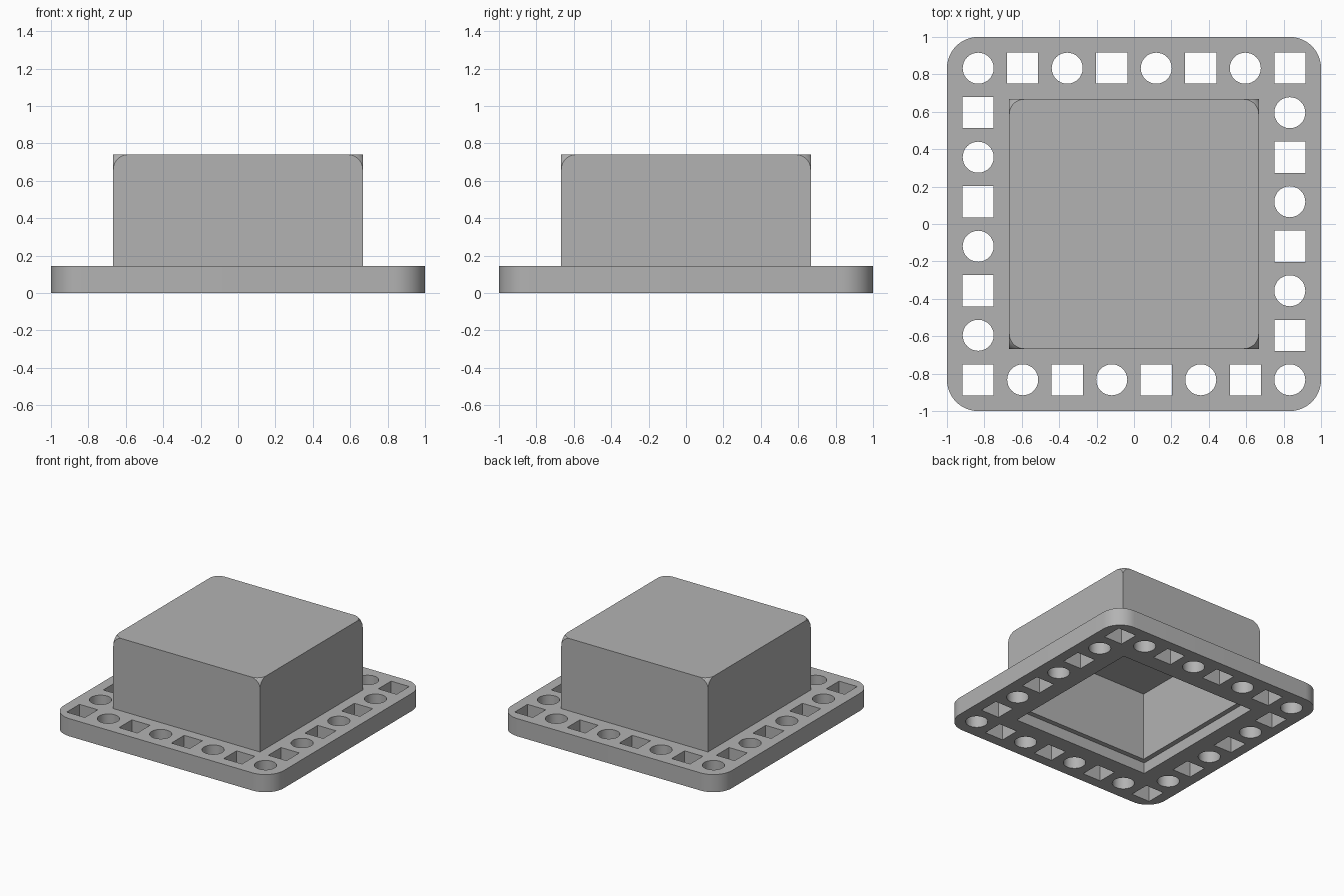
import bpy, bmesh
from math import acos, cos, sin, pi, sqrt, radians
from mathutils import Matrix

default = bpy.data.objects.get("Cube")
if default:
    bpy.data.objects.remove(default, do_unlink=True)

PLATE_TOP = 0.145
BLOCK_HALF, BLOCK_TOP, NICK = 0.667, 0.74, 0.08
CAVITY_HALF, CAVITY_TOP = 0.58, 0.65
RECESS_HALF, RECESS_TOP = 0.62, 0.09
HOLES, HOLE_REACH, HOLE_SIZE = 8, 0.833, 0.166

grey = bpy.data.materials.new("plain grey")
grey.use_nodes = True
colour = (0.45, 0.45, 0.45, 1)
grey.diffuse_color = colour
grey.node_tree.nodes["Principled BSDF"].inputs["Base Color"].default_value = colour


def new_object(name, bm):
    bmesh.ops.recalc_face_normals(bm, faces=bm.faces)
    mesh = bpy.data.meshes.new(name)
    bm.to_mesh(mesh)
    bm.free()
    mesh.materials.append(grey)
    obj = bpy.data.objects.new(name, mesh)
    bpy.context.collection.objects.link(obj)
    return obj


def add_box(bm, x, y, half, low, high):
    place = Matrix.Translation((x, y, (low + high) / 2))
    size = Matrix.Diagonal((2 * half, 2 * half, high - low, 1))
    bmesh.ops.create_cube(bm, size=1, matrix=place @ size)


def combine(target, tool, operation):
    """Apply a boolean and discard the tool."""
    bpy.context.view_layer.objects.active = target
    mod = target.modifiers.new(operation, 'BOOLEAN')
    mod.operation, mod.solver, mod.object = operation, 'EXACT', tool
    bpy.ops.object.modifier_apply(modifier=mod.name)
    bpy.data.objects.remove(tool, do_unlink=True)


# Base plate with rounded corners
bm = bmesh.new()
add_box(bm, 0, 0, 1, 0, PLATE_TOP)
upright = [e for e in bm.edges if abs(e.verts[0].co.z - e.verts[1].co.z) > 0.1]
bmesh.ops.bevel(bm, geom=upright, offset=0.167, segments=12, profile=0.5, affect='EDGES')
housing = new_object("housing_with_perforated_flange", bm)

# Raised block: sharp edges, top corners trimmed by a sphere
bm = bmesh.new()
STEPS = 8
inner = BLOCK_HALF - NICK
for sx in (-1, 1):
    for sy in (-1, 1):
        bm.verts.new((sx * BLOCK_HALF, sy * BLOCK_HALF, RECESS_TOP))
        for i in range(STEPS + 1):
            t = sin(pi / 2 * i / STEPS)
            ring = sqrt(2 - t * t)
            start = acos(min(1, 1 / ring))
            for j in range(STEPS + 1 if i else 1):
                a = start + (pi / 2 - 2 * start) * j / STEPS
                bm.verts.new((sx * (inner + NICK * ring * cos(a)),
                              sy * (inner + NICK * ring * sin(a)),
                              BLOCK_TOP - NICK + NICK * t))
hull = bmesh.ops.convex_hull(bm, input=bm.verts)
loose = [v for v in bm.verts if not v.link_faces]
bmesh.ops.delete(bm, geom=loose, context='VERTS')
bmesh.ops.dissolve_limit(bm, angle_limit=radians(0.2), verts=bm.verts, edges=bm.edges)
combine(housing, new_object("raised_block", bm), 'UNION')

# Hollow underside: shallow recess, then deep cavity
for name, half, top in (("cavity", CAVITY_HALF, CAVITY_TOP),
                        ("recess", RECESS_HALF, RECESS_TOP)):
    bm = bmesh.new()
    add_box(bm, 0, 0, half, -0.1, top)
    combine(housing, new_object(name, bm), 'DIFFERENCE')

# Alternating square and round holes around the flange
bm = bmesh.new()
pitch = 2 * HOLE_REACH / (HOLES - 1)
for i in range(HOLES):
    for j in range(HOLES):
        if not {i, j} & {0, HOLES - 1}:
            continue
        x, y = i * pitch - HOLE_REACH, j * pitch - HOLE_REACH
        if (i + j) % 2:
            bmesh.ops.create_cone(bm, cap_ends=True, segments=32, depth=1,
                                  radius1=HOLE_SIZE / 2, radius2=HOLE_SIZE / 2,
                                  matrix=Matrix.Translation((x, y, 0)))
        else:
            add_box(bm, x, y, HOLE_SIZE / 2, -0.5, 0.5)
combine(housing, new_object("hole_punch", bm), 'DIFFERENCE')

# Smooth the round surfaces, keep the edges sharp
bpy.ops.object.select_all(action='DESELECT')
housing.select_set(True)
bpy.context.view_layer.objects.active = housing
bpy.ops.object.shade_smooth_by_angle(angle=radians(30))
